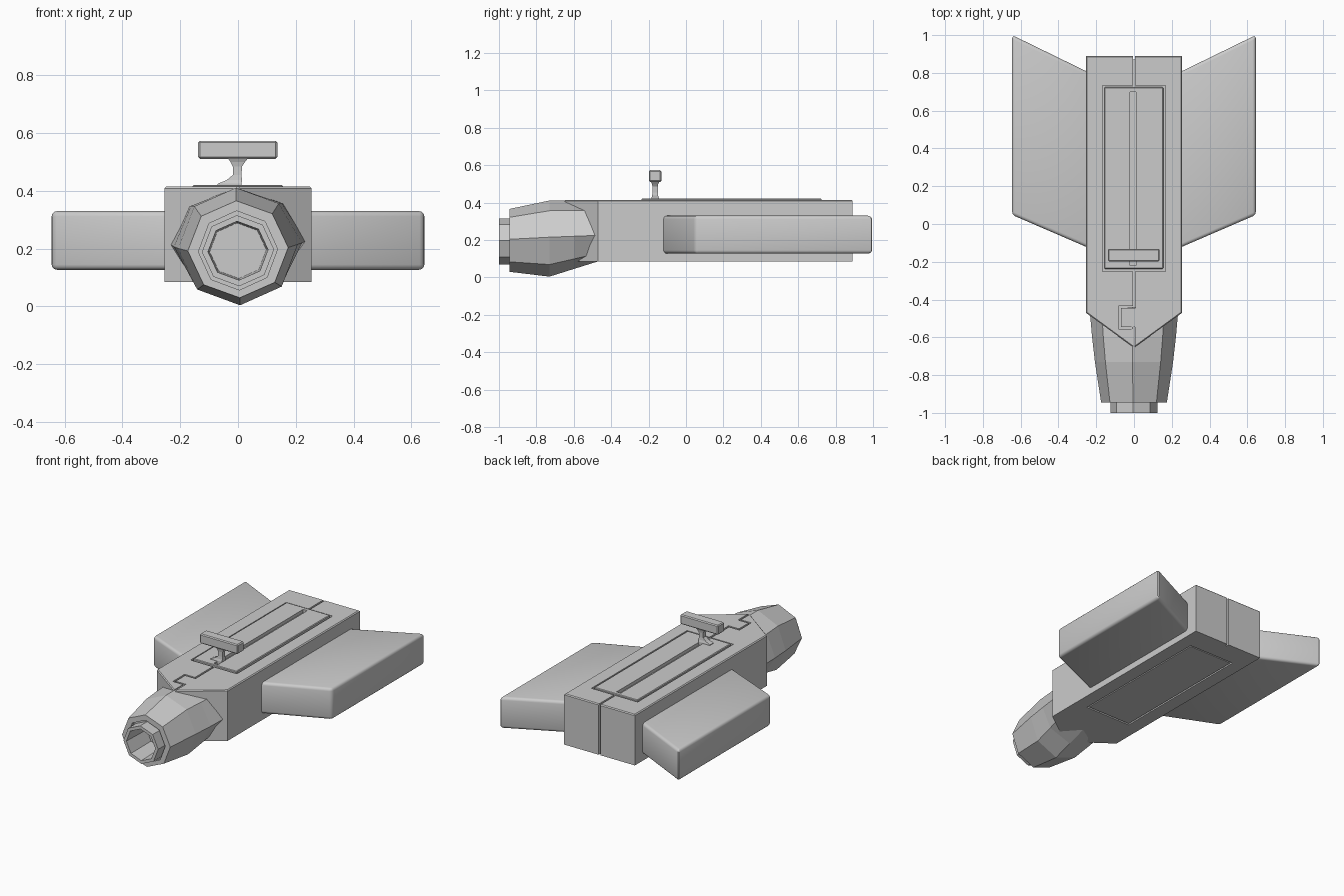
import bpy, bmesh, math

if "Cube" in bpy.data.objects:
    bpy.data.objects.remove(bpy.data.objects["Cube"])


def make(name, verts, faces):
    me = bpy.data.meshes.new(name)
    me.from_pydata(verts, [], faces)
    bm = bmesh.new()
    bm.from_mesh(me)
    bmesh.ops.recalc_face_normals(bm, faces=bm.faces)
    bm.to_mesh(me)
    bm.free()
    ob = bpy.data.objects.new(name, me)
    bpy.context.collection.objects.link(ob)
    return ob


def loft(name, rings):
    n = len(rings[0])
    verts = [p for r in rings for p in r]
    faces = [list(range(n)), list(range(len(verts) - n, len(verts)))]
    for k in range(len(rings) - 1):
        for i in range(n):
            j = (i + 1) % n
            faces.append((k * n + i, k * n + j, k * n + n + j, k * n + n + i))
    return make(name, verts, faces)


def prism(name, outline, z0, z1):
    return loft(name, [[(x, y, z) for x, y in outline] for z in (z0, z1)])


def box(name, x0, x1, y0, y1, z0, z1):
    return prism(name, [(x0, y0), (x1, y0), (x1, y1), (x0, y1)], z0, z1)


def apply(ob, kind, **settings):
    bpy.ops.object.select_all(action='DESELECT')
    bpy.context.view_layer.objects.active = ob
    ob.select_set(True)
    mod = ob.modifiers.new("mod", kind)
    for key, val in settings.items():
        setattr(mod, key, val)
    bpy.ops.object.modifier_apply(modifier=mod.name)


def cut(ob, *bounds):
    cutter = box("cutter", *bounds)
    apply(ob, 'BOOLEAN', operation='DIFFERENCE', solver='EXACT', object=cutter)
    bpy.data.objects.remove(cutter)


def soften(ob, width, segments=1):
    apply(ob, 'BEVEL', width=width, segments=segments, limit_method='ANGLE')
    if segments > 1:
        bpy.ops.object.shade_smooth_by_angle(angle=math.radians(35))


# Main body: pointed slab with a chamfered top rim
def hull(inset):
    a = 0.255 - inset
    return [(0, -0.655 + inset), (a, -0.47 + inset / 2), (a, 0.89 - inset),
            (-a, 0.89 - inset), (-a, -0.47 + inset / 2)]


body = loft("body", [[(x, y, z) for x, y in hull(i)]
                     for z, i in ((0.085, 0), (0.409, 0), (0.415, 0.006))])

# Panel recesses, top and bottom
cut(body, -0.166, 0.168, -0.251, 0.734, 0.39, 0.5)
cut(body, -0.166, 0.166, -0.248, 0.734, 0.0, 0.1)

# Stepped split line along the top, and the seam down the back
g = 0.006
for b in ((-g, g, 0.7, 1.0, 0.385, 0.5),
          (-g, g, 0.87, 1.0, 0.0, 0.5),
          (-g, g, -0.44 - g, -0.22, 0.387, 0.5),
          (-0.075 - g, g + 0.001, -0.44 - g, -0.44 + g, 0.388, 0.5),
          (-0.075 - g, -0.075 + g, -0.55 - g, -0.44 + g, 0.389, 0.5),
          (-0.075 - g, g, -0.55 - g, -0.55 + g, 0.391, 0.5),
          (-g, g, -0.7, -0.55 + g, 0.392, 0.5)):
    cut(body, *b)

# Top panel with a long slot, and flush bottom panel
top_panel = box("top_panel", -0.157, 0.155, -0.238, 0.725, 0.38, 0.421)
soften(top_panel, 0.004)
cut(top_panel, -0.02, 0.01, -0.22, 0.70, 0.40, 0.5)
box("bottom_panel", -0.157, 0.157, -0.238, 0.725, 0.086, 0.11)

# Swept side wings
for side, name in ((1, "right_wing"), (-1, "left_wing")):
    plan = [(0.2, -0.144), (0.645, 0.048), (0.645, 1.0), (0.2, 0.783)]
    wing = prism(name, [(side * x, y) for x, y in plan], 0.127, 0.33)
    soften(wing, 0.018, 3)

# Eight-sided nose: y, centre height, half width, rise, drop
profile = [(-0.44, 0.22, 0.236, 0.185, 0.125),
           (-0.60, 0.213, 0.222, 0.198, 0.168),
           (-0.73, 0.208, 0.207, 0.203, 0.204),
           (-0.945, 0.198, 0.174, 0.168, 0.168),
           (-0.945, 0.194, 0.137, 0.137, 0.137),
           (-0.92, 0.194, 0.137, 0.137, 0.137),
           (-0.92, 0.193, 0.125, 0.123, 0.123),
           (-1.0, 0.193, 0.125, 0.123, 0.123),
           (-1.0, 0.193, 0.104, 0.102, 0.102),
           (-0.80, 0.193, 0.098, 0.096, 0.096)]
rings = []
for y, cz, rx, up, down in profile:
    ring = []
    for i in range(8):
        a = math.radians(45 * i + 2)
        s = math.sin(a)
        ring.append((rx * math.cos(a), y, cz + s * (up if s > 0 else down)))
    rings.append(ring)
loft("nose", rings)

# T-shaped lever: flared stem and crossbar
stem = [(0.405, -0.072, 0.012, 0.020), (0.425, -0.07, 0.012, 0.020),
        (0.437, -0.04, 0.014, 0.016), (0.455, -0.018, 0.012, 0.014),
        (0.485, -0.018, 0.014, 0.014), (0.5, -0.026, 0.024, 0.017),
        (0.515, -0.036, 0.036, 0.024)]
loft("lever_stem", [[(x0, -0.165 - h, z), (x1, -0.165 - h, z),
                     (x1, -0.165 + h, z), (x0, -0.165 + h, z)]
                    for z, x0, x1, h in stem])
bar = box("lever_bar", -0.138, 0.136, -0.198, -0.132, 0.511, 0.573)
soften(bar, 0.006)
